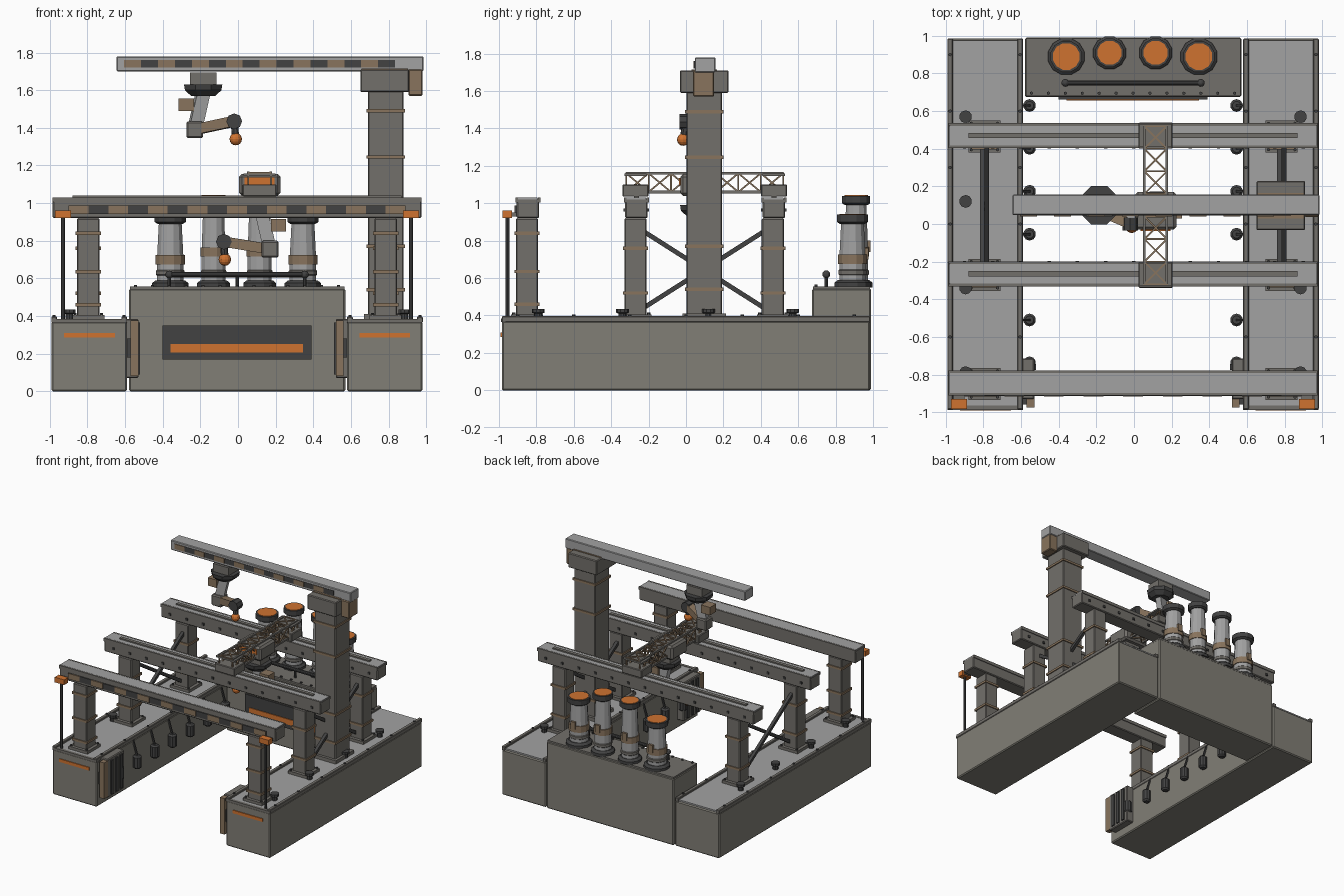
import bpy, bmesh, math
from mathutils import Vector, Matrix

if "Cube" in bpy.data.objects:
    bpy.data.objects.remove(bpy.data.objects["Cube"])

def mat(name, r, g, b):
    m = bpy.data.materials.new(name)
    m.diffuse_color = (r, g, b, 1)
    m.use_nodes = True
    m.node_tree.nodes["Principled BSDF"].inputs["Base Color"].default_value = m.diffuse_color
    return m

HULL = mat("hull_grey", .22, .21, .18)
STEEL = mat("steel", .17, .16, .145)
LIGHT = mat("light_grey", .36, .36, .36)
DARK = mat("dark", .055, .055, .055)
TAN = mat("tan", .25, .175, .11)
ORANGE = mat("orange", .62, .17, .03)

def finish(name, bm, m, bevel=0):
    bmesh.ops.recalc_face_normals(bm, faces=bm.faces)
    me = bpy.data.meshes.new(name)
    bm.to_mesh(me)
    bm.free()
    me.materials.append(m)
    o = bpy.data.objects.new(name, me)
    bpy.context.collection.objects.link(o)
    if bevel:
        b = o.modifiers.new("bevel", 'BEVEL')
        b.width, b.segments = bevel, 1
    return o

def box(name, x0, x1, y0, y1, z0, z1, m, bevel=0):
    bm = bmesh.new()
    M = Matrix.Translation(((x0 + x1) / 2, (y0 + y1) / 2, (z0 + z1) / 2)) @ Matrix.Diagonal((x1 - x0, y1 - y0, z1 - z0, 1))
    bmesh.ops.create_cube(bm, size=1, matrix=M)
    return finish(name, bm, m, bevel)

def bar(name, p, q, w, d, m, round_n=0):
    """Square bar (or round rod) from p to q."""
    p, q = Vector(p), Vector(q)
    v = q - p
    M = Matrix.Translation((p + q) / 2) @ v.to_track_quat('Z', 'Y').to_matrix().to_4x4()
    bm = bmesh.new()
    if round_n:
        bmesh.ops.create_cone(bm, cap_ends=True, segments=round_n, radius1=w, radius2=w, depth=v.length, matrix=M)
    else:
        bmesh.ops.create_cube(bm, size=1, matrix=M @ Matrix.Diagonal((w, d, v.length, 1)))
    return finish(name, bm, m)

def lathe(name, x, y, profile, n, m):
    """Closed faceted turned shape from (radius, z) points."""
    bm = bmesh.new()
    rings = [[bm.verts.new((x + r * math.cos((i + .5) * math.tau / n), y + r * math.sin((i + .5) * math.tau / n), z))
              for i in range(n)] for r, z in profile]
    for a, b in zip(rings, rings[1:]):
        for i in range(n):
            bm.faces.new((a[i], a[(i + 1) % n], b[(i + 1) % n], b[i]))
    bm.faces.new(rings[0])
    bm.faces.new(rings[-1])
    return finish(name, bm, m)

def ball(name, p, r, m):
    bm = bmesh.new()
    bmesh.ops.create_uvsphere(bm, u_segments=12, v_segments=8, radius=r, matrix=Matrix.Translation(p))
    return finish(name, bm, m)

def column(name, x, y, w, z0, z1, bands):
    h = w / 2
    box(name, x - h, x + h, y - h, y + h, z0, z1, STEEL, .006)
    for z in bands:
        box(name + "_band", x - h - .008, x + h + .008, y - h - .008, y + h + .008, z - .009, z + .009, TAN)

def stripes(name, x0, x1, y, z0, z1, n):
    box(name + "_strip", x0, x1, y - .006, y + .01, z0, z1, DARK)
    w = (x1 - x0) / n
    for i in range(0, n, 2):
        box(name + "_stripe", x0 + i * w, x0 + (i + 1) * w, y - .009, y, z0, z1, TAN)

# side hulls with deck, edge rails, bolts and front strips
for s, side in ((-1, "left"), (1, "right")):
    def sbox(name, a, b, *r):
        x = sorted((s * a - .005, s * b - .005))
        return box(side + "_" + name, *x, *r)
    sbox("hull", .585, .985, -.985, .985, 0, .37, HULL, .008)
    sbox("deck", .60, .97, -.975, .975, .365, .382, LIGHT)
    for a in (.585, .957):
        sbox("deck_rail", a, a + .03, -.985, .985, .365, .397, STEEL, .004)
        for i in range(7):
            lathe("rail_bolt", s * (a + .015) - .005, -.9 + i * .3, [(.009, .395), (.009, .405)], 6, DARK)
    sbox("deck_end_trim", .585, .985, -.988, -.965, .365, .385, STEEL)
    sbox("hull_front_light", .65, .92, -.992, -.98, .285, .31, ORANGE)
    # inner front fender doors
    sbox("fender_door", .525, .59, -.93, -.715, .07, .385, STEEL, .006)
    for y in (-.88, -.82, -.76):
        sbox("door_rib", .515, .53, y - .015, y + .015, .09, .365, DARK)
    sbox("door_front_trim", .525, .565, -.975, -.925, .08, .375, TAN)
    sbox("door_bracket", .56, .60, -.96, -.74, .18, .28, DARK)
    # hanging bumpers
    for i in range(7):
        y = .63 - i * .228
        x = s * .55 - .005
        lathe("bumper", x, y, [(.022, .15), (.034, .162), (.034, .245), (.022, .257)], 10, DARK)
        bar("bumper_strap", (x, y, .25), (s * .588 - .005, y, .37), .012, .012, DARK)
    # bollards
    for y in (-.79, -.34, .12, .57):
        lathe("bollard", s * .89 - .005, y, [(.022, .38), (.022, .41), (.034, .415), (.034, .435)], 10, DARK)
    # signal masts on the front corners
    x = s * .925 - .005
    bar("mast", (x, -.955, .38), (x, -.955, .93), .011, 0, DARK, 8)
    box("mast_lamp", x - .043, x + .043, -.982, -.93, .92, .962, ORANGE)
    box("mast_bracket", x - .03, x + .03, -.96, -.89, .93, .95, STEEL)
    # portal columns, base plates and cross bracing
    cx = s * .79 - .005
    for y, bands in ((-.85, (.46, .635, .84)), (-.27, (.52, .76)), (.465, (.52, .76))):
        column("portal_column", cx, y, .12, .38, .92, bands)
        box("column_base", cx - .085, cx + .085, y - .085, y + .085, .38, .405, STEEL)
        for a in (-.07, .07):
            for b in (-.07, .07):
                lathe("base_bolt", cx + a, y + b, [(.009, .4), (.009, .415)], 6, DARK)
    bar("cross_brace", (cx - .012, -.22, .845), (cx - .012, .41, .445), .025, .025, DARK)
    bar("cross_brace", (cx + .012, -.22, .445), (cx + .012, .41, .845), .025, .025, DARK)

# three portal beams
for y in (-.845, -.265, .47):
    box("portal_beam", -.985, .975, y - .06, y + .06, .92, 1.025, STEEL, .006)
    box("beam_top", -.983, .973, y - .052, y + .052, 1.02, 1.03, LIGHT)
    for e in (-1, 1):
        box("beam_flange", -.985, .975, y + e * .06 - .006, y + e * .06 + .006, 1.005, 1.03, STEEL)
    if y > -.5:
        box("beam_track", -.88, .87, y - .014, y + .014, 1.025, 1.04, STEEL)
        for e in (-1, 1):
            for i in range(13):
                box("beam_bolt", -.91 + i * .15, -.892 + i * .15, y + e * .062 - .006, y + e * .062 + .006, .955, .973, DARK)
stripes("front_beam", -.9, .89, -.907, .942, .988, 17)

# rear machinery block
box("rear_block", -.58, .57, .675, .99, 0, .545, HULL, .008)
box("rear_block_top", -.575, .565, .68, .985, .54, .556, STEEL)
box("front_panel", -.4, .39, .662, .68, .17, .35, DARK)
box("panel_light", -.36, .345, .656, .67, .205, .25, ORANGE)
for i in range(13):
    lathe("block_bolt", -.545 + i * .09, .695, [(.009, .55), (.009, .566)], 6, DARK)
bar("handrail", (-.365, .75, .62), (.355, .75, .62), .014, 0, DARK, 10)
for x in (-.365, -.005, .355):
    if x != -.005:
        ball("handrail_end", (x, .75, .62), .021, DARK)
    bar("handrail_post", (x, .75, .55), (x, .75, .62), .009, 0, DARK, 8)

# four exhaust stacks: inner pair taller
for x, y, top, k, zb in ((-.36, .89, .94, 1, .70), (-.13, .91, 1.04, .9, .74), (.115, .91, 1.04, .9, .74), (.345, .89, .94, 1, .70)):
    lathe("stack_base", x, y, [(.1 * k, .55), (.1 * k, .575), (.08 * k, .59)], 12, DARK)
    lathe("stack_body", x, y, [(.073 * k, .58), (.073 * k, zb), (.062 * k, top - .03)], 12, LIGHT)
    lathe("stack_band", x, y, [(.08 * k, zb - .025), (.08 * k, zb + .025)], 12, TAN)
    lathe("stack_ring", x, y, [(.073 * k, .615), (.078 * k, .62), (.078 * k, .64), (.073 * k, .645)], 12, STEEL)
    lathe("stack_collar", x, y, [(.07 * k, top - .05), (.086 * k, top - .04), (.086 * k, top)], 12, DARK)
    lathe("stack_glow", x, y, [(.073 * k, top - .01), (.073 * k, top + .003)], 12, ORANGE)
    box("stack_rear_tab", x - .02, x + .02, y + .06 * k, y + .085 * k, zb, zb + .06, TAN)

# crane tower, head and boom
column("crane_tower", .785, .097, .19, .38, 1.6, (.54, .77, 1.245, 1.49))
box("tower_base", .67, .90, -.02, .215, .38, .41, STEEL)
box("tower_head", .65, .91, -.033, .228, 1.59, 1.71, STEEL, .006)
box("head_trim", .656, .904, .03, .165, 1.7, 1.715, TAN)
box("counterweight", .905, .98, .038, .15, 1.57, 1.71, TAN, .006)
box("boom", -.645, .985, .047, .157, 1.7, 1.78, LIGHT, .005)
stripes("boom", -.605, .835, .05, 1.72, 1.76, 16)

# travelling lattice girder
TX, TY, TZ = (.055, .175), (-.32, .52), (1.06, 1.16)
for x in TX:
    for z in TZ:
        bar("girder_chord", (x, TY[0], z), (x, TY[1], z), .014, .014, STEEL)
N = 7
step = (TY[1] - TY[0]) / N
for i in range(N + 1):
    y = TY[0] + i * step
    for x in TX:
        bar("girder_post", (x, y, TZ[0]), (x, y, TZ[1]), .009, .009, TAN)
    for z in TZ:
        bar("girder_rung", (TX[0], y, z), (TX[1], y, z), .009, .009, TAN)
    if i < N:
        for a, b in (TZ, TZ[::-1]):
            for x in TX:
                bar("girder_diagonal", (x, y, a), (x, y + step, b), .009, .009, TAN)
        for a, b in (TX, TX[::-1]):
            for z in TZ:
                bar("girder_lacing", (a, y, z), (b, y + step, z), .009, .009, TAN)
for y in (-.27, .47):
    box("girder_saddle", .025, .205, y - .07, y + .07, 1.035, 1.1, STEEL, .005)
    box("saddle_cap", .03, .2, y - .06, y + .06, 1.145, 1.158, STEEL)
box("carriage", .005, .225, -.03, .17, 1.04, 1.155, STEEL, .015)
box("carriage_light", .035, .195, -.037, -.02, 1.095, 1.135, ORANGE)

# two hanging robot arms, mirrored in layout
def arm(name, x, y, z, s, elbow, wrist, tip):
    """Turret centre (x, y, z); s = side the elbow leans to."""
    box(name + "_mount", x - .07, x + .07, y - .06, y + .06, z + .015, z + .085, STEEL)
    lathe(name + "_turret", x, y, [(.07, z - .04), (.105, z - .01), (.11, z + .02)], 8, DARK)
    e, w, t = Vector(elbow), Vector(wrist), Vector(tip)
    bar(name + "_upper_link", (x, y, z - .02), e, .05, .07, LIGHT)
    box(name + "_motor", *sorted((x + s * .05, x + s * .13)), y - .04, y + .04, z - .12, z - .055, TAN)
    box(name + "_elbow", e.x - .045, e.x + .045, e.y - .045, e.y + .045, e.z - .045, e.z + .045, STEEL, .008)
    bar(name + "_forearm", e, w, .055, .055, TAN)
    bar(name + "_wrist", w - Vector((0, .035, 0)), w + Vector((0, .035, 0)), .042, 0, DARK, 8)
    bar(name + "_tool", w, t, .02, 0, DARK, 8)
    ball(name + "_tip", t, .033, ORANGE)

arm("boom_arm", -.185, .1, 1.61, -1, (-.23, .09, 1.39), (-.02, .0, 1.435), (-.012, -.015, 1.34))
arm("girder_arm", .125, .07, .97, 1, (.17, .07, .755), (-.075, .08, .795), (-.07, .08, .70))
